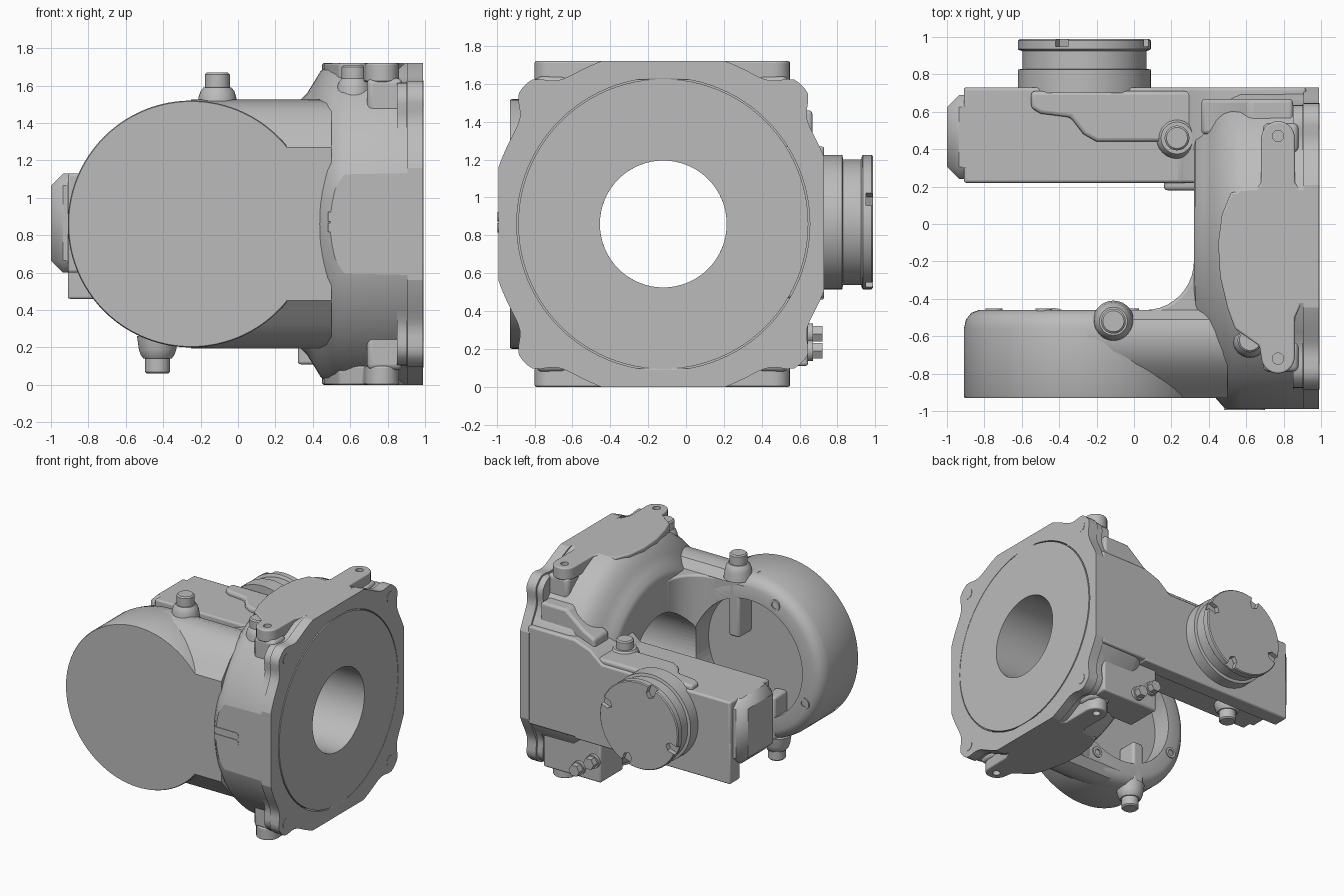
import bpy, bmesh, math
from mathutils import Vector

cube = bpy.data.objects.get("Cube")
if cube:
    bpy.data.objects.remove(cube, do_unlink=True)

grey = bpy.data.materials.new("cast_grey")
grey.use_nodes = True
GREY = (0.5, 0.5, 0.5, 1)
grey.diffuse_color = GREY
grey.node_tree.nodes["Principled BSDF"].inputs["Base Color"].default_value = GREY

MID = 0.86      # height of the main axes
BORE_Y = -0.12  # bore axis
DISC_X = -0.25  # axis of the round arm


def place(axis, u, v, w):
    """Plane coordinates u, v and distance w along the axis."""
    return Vector({"x": (w, u, v), "y": (u, w, v), "z": (u, v, w)}[axis])


def finish(name, bm, bevel=0, helper=False, segments=3):
    bmesh.ops.remove_doubles(bm, verts=bm.verts, dist=1e-5)
    bmesh.ops.recalc_face_normals(bm, faces=bm.faces)
    mesh = bpy.data.meshes.new(name)
    bm.to_mesh(mesh)
    bm.free()
    mesh.materials.append(grey)
    ob = bpy.data.objects.new(name, mesh)
    bpy.context.collection.objects.link(ob)
    if helper:
        ob.hide_render = True
        ob.hide_set(True)
        return ob
    if bevel:
        m = ob.modifiers.new("bevel", "BEVEL")
        m.width, m.segments, m.limit_method = bevel, segments, "ANGLE"
    return ob


def prism(name, pts, axis, a, b, bevel=0, helper=False, segments=3):
    bm = bmesh.new()
    face = bm.faces.new([bm.verts.new(place(axis, u, v, a)) for u, v in pts])
    out = bmesh.ops.extrude_face_region(bm, geom=[face])["geom"]
    shift = place(axis, 0, 0, b - a)
    bmesh.ops.translate(bm, vec=shift, verts=[g for g in out if isinstance(g, bmesh.types.BMVert)])
    return finish(name, bm, bevel, helper, segments)


def box(name, x, y, z, bevel=0, helper=False, segments=3):
    pts = [(x[0], y[0]), (x[1], y[0]), (x[1], y[1]), (x[0], y[1])]
    return prism(name, pts, "z", z[0], z[1], bevel, helper, segments)


def lathe(name, profile, axis, u, v, closed=False, steps=64, helper=False):
    """Spin (distance, radius) pairs about an axis through u, v."""
    bm = bmesh.new()
    verts = [bm.verts.new(place(axis, u + r, v, w)) for w, r in profile]
    edges = [bm.edges.new(p) for p in zip(verts, verts[1:])]
    if closed:
        edges.append(bm.edges.new((verts[-1], verts[0])))
    bmesh.ops.spin(bm, geom=verts + edges, cent=place(axis, u, v, 0),
                   axis=place(axis, 0, 0, 1), angle=math.tau, steps=steps)
    return finish(name, bm, 0, helper)


def rod(name, axis, u, v, a, b, r, steps=32, helper=False):
    return lathe(name, [(a, 0), (a, r), (b, r), (b, 0)], axis, u, v, False, steps, helper)


def boolean(ob, cutter, mode="DIFFERENCE"):
    m = ob.modifiers.new(mode.lower(), "BOOLEAN")
    m.object, m.operation, m.solver = cutter, mode, "EXACT"


def arc(cx, cy, r, a0, a1, n=10):
    angles = [math.radians(a0 + (a1 - a0) * i / n) for i in range(n + 1)]
    return [(cx + r * math.cos(t), cy + r * math.sin(t)) for t in angles]


# Helpers for trimming
trim = box("trim_helper", (0, 2), (-0.99, 0.73), (0, 1.72), helper=True)
bore = rod("bore_helper", "x", BORE_Y, MID, -0.2, 1.2, 0.335, 64, True)
seat = rod("ring_seat_helper", "x", BORE_Y, MID, 0.8, 1.2, 0.774, 96, True)
recess = rod("recess_helper", "y", DISC_X, MID, -0.62, -0.2, 0.48, 64, True)

# Barrel body
body = lathe("barrel_body", [(0.32, 0.335), (0.32, 0.62), (0.33, 0.66), (0.37, 0.7), (0.41, 0.765),
             (0.44, 0.815), (0.48, 0.86), (0.52, 0.89), (0.57, 0.91), (0.905, 0.912), (0.905, 0.335)],
             "x", BORE_Y, MID, True, 96)
boolean(body, trim, "INTERSECT")


def flange_outline(radius):
    """Circle with four blended diagonal lugs."""
    pts = []
    for k in range(192):
        t = math.tau * (k + 0.5) / 192
        off = (t % (math.pi / 2)) - math.pi / 4
        r = radius + 0.115 / (1 + (off / 0.105) ** 4)
        pts.append((BORE_Y + r * math.cos(t), MID + r * math.sin(t)))
    return pts


# Mounting flange with lugs, and the grooved face ring
for name, a, b, r in (("flange_back", 0.85, 0.903, 0.908), ("mounting_flange", 0.907, 0.99, 0.92)):
    ob = prism(name, flange_outline(r), "x", a, b)
    boolean(ob, seat)
    boolean(ob, trim, "INTERSECT")
lathe("flange_face_ring", [(0.88, 0.335), (0.88, 0.766), (0.993, 0.766), (0.993, 0.335)],
      "x", BORE_Y, MID, True, 96)
for sy in (-1, 1):
    for sz in (-1, 1):
        rod("lug_bolt", "x", BORE_Y + sy * 0.67, MID + sz * 0.67, 0.97, 0.993, 0.042)

# Mounting pads with ears, above and below
pad = ([(0.99, 0.17), (0.9, 0.17), (0.86, 0.22)] + arc(0.77, 0.46, 0.09, 0, 180) +
       [(0.68, 0.22), (0.64, 0.17), (0.52, 0.17), (0.47, 0.05), (0.45, -0.1), (0.46, -0.28),
        (0.5, -0.45), (0.54, -0.56), (0.67, -0.65)] + arc(0.77, -0.71, 0.09, 180, 360) +
       [(0.86, -0.5), (0.9, -0.41), (0.99, -0.41)])
for name, a, b in (("top_pad", 1.62, 1.72), ("bottom_pad", 0, 0.1)):
    ob = prism(name, pad, "z", a, b, 0.01)
    for y in (0.47, -0.72):
        boolean(ob, rod("ear_hole_helper", "z", 0.77, y, a - 0.02, b + 0.02, 0.03, 24, True))
    inner = (1.45, 1.64) if a > 1 else (0.08, 0.27)
    for y in (0.46, -0.71):
        box("ear_web", (0.69, 0.88), (y - 0.08, y + 0.08), inner, 0.03)

# Round front arm with its open inner recess
lathe("round_arm", [(-0.93, 0), (-0.93, 0.655), (-0.92, 0.66), (-0.56, 0.66), (-0.51, 0.648),
      (-0.475, 0.62), (-0.46, 0.58), (-0.46, 0.48), (-0.62, 0.48), (-0.62, 0)],
      "y", DISC_X, MID, False, 96)
half = [(-0.93, 0.41), (-0.88, 0.468), (-0.82, 0.54), (-0.75, 0.605), (-0.68, 0.645),
        (-0.58, 0.665), (-0.51, 0.645), (-0.46, 0.58)]
section = [(y, MID + h) for y, h in half] + [(y, MID - h) for y, h in reversed(half)]
neck = prism("arm_neck", section, "x", DISC_X, 0.5)
boolean(neck, recess)
fillet = prism("inner_corner_blend", [(0.35, -0.5)] + [(0.35, -0.18)] + arc(0.06, -0.2, 0.26, 0, -90) +
               [(0.0, -0.5)], "z", MID - 0.58, MID + 0.58, 0.03)
boolean(fillet, bore)
boolean(fillet, recess)

# Ribs and holes inside the round arm
box("upper_recess_rib", (-0.16, -0.06), (-0.63, -0.46), (1.0, 1.48), 0.02)
box("lower_recess_rib", (-0.48, -0.38), (-0.63, -0.46), (0.24, 0.6), 0.02)
for k in range(4):
    t = math.radians(25 + 90 * k)
    lathe("arm_screw_ring", [(-0.47, 0.025), (-0.47, 0.045), (-0.452, 0.045), (-0.452, 0.025)],
          "y", DISC_X + 0.55 * math.cos(t), MID + 0.55 * math.sin(t), True, 24)


# Round plugs on flared bosses: x, y, buried end, shoulder, tip
def plug(x, y, root, shoulder, tip, r=0.09):
    s = 1 if tip > root else -1
    lathe("plug_boss", [(root, 0), (root, r + 0.02), (shoulder - s * 0.05, r + 0.01),
          (shoulder - s * 0.02, r), (shoulder, r - 0.015), (shoulder, 0)], "z", x, y)
    lathe("plug", [(shoulder - s * 0.02, 0), (shoulder - s * 0.02, 0.066), (tip - s * 0.01, 0.066),
          (tip, 0.056), (tip, 0)], "z", x, y)


plug(-0.11, -0.52, 1.47, 1.59, 1.67)
plug(-0.43, -0.56, 0.26, 0.14, 0.06)
plug(0.62, -0.62, 1.5, 1.64, 1.71, 0.08)
plug(0.23, 0.46, 1.05, 1.18, 1.25, 0.1)
plug(-0.58, 0.42, 0.7, 0.53, 0.45)

# Rear arm with thin lower back plate, low top rib and end cap
prism("rear_arm", [(-0.91, 0.6), (0.1, 0.6), (0.3, 0.47), (0.92, 0.47), (0.92, 1.27), (0.5, 1.27),
      (0.36, 1.22), (0.25, 1.13), (-0.91, 1.13)], "y", 0.22, 0.73, 0.015)
box("rear_arm_back_plate", (-0.91, 0.5), (0.6, 0.73), (0.46, 0.8), 0.012)
step = box("arm_root_step", (0.16, 0.4), (0.18, 0.4), (0.5, 1.1), 0.02)
boolean(step, bore)
prism("rear_arm_top_rib", [(-0.55, 0.71), (-0.55, 0.62), (-0.5, 0.59), (-0.34, 0.57), (-0.27, 0.48),
      (-0.2, 0.44), (0.3, 0.44), (0.42, 0.71)], "z", 1.08, 1.165, 0.02)
box("end_cap", (-1.0, -0.8), (0.24, 0.69), (0.6, 1.13), 0.065, segments=1)
rod("end_cap_screw", "x", 0.46, MID, -1.0, -0.92, 0.025, 16)

# Stepped round cover on the rear, with four edge notches
cover = lathe("rear_round_cover", [(0.7, 0), (0.7, 0.355), (0.825, 0.355), (0.83, 0.332), (0.925, 0.332),
              (0.93, 0.35), (0.935, 0.355), (0.98, 0.355), (0.988, 0.348), (0.988, 0)],
              "y", -0.265, 0.87)
for k in range(4):
    t = math.radians(20 + 90 * k)
    d, n = Vector((math.cos(t), math.sin(t))), Vector((-math.sin(t), math.cos(t)))
    c = Vector((-0.265, 0.87))
    notch = [c + d * u + n * v for u, v in ((0.4, -0.035), (0.4, 0.035), (0.29, 0.035), (0.26, 0), (0.29, -0.035))]
    boolean(cover, prism("notch_helper", notch, "y", 0.95, 1.1, helper=True))

# Rear panel and lower bolt bracket
prism("rear_panel", [(0.36, 1.15), (0.85, 1.15), (0.85, 1.46), (0.62, 1.46), (0.46, 1.33), (0.36, 1.28)],
      "y", 0.48, 0.668, 0.02)
box("bolt_bracket", (0.32, 0.84), (0.35, 0.645), (0.11, 0.5), 0.015)
for x, z in ((0.51, 0.19), (0.38, 0.28)):
    rod("bolt_washer", "y", x, z, 0.63, 0.67, 0.055)
    rod("hex_bolt", "y", x, z, 0.64, 0.72, 0.048, 6)

# Twin guide bars on the front of the barrel
for z in (0.841, 0.899):
    prism("guide_bar", arc(0.675, z, 0.025, -90, 90) + [(0.48, z + 0.025), (0.48, z - 0.025)],
          "y", -0.995, -0.94)

# Smooth curved faces, keep crisp edges
bpy.ops.object.select_all(action="DESELECT")
shown = [o for o in bpy.context.scene.objects if o.type == "MESH" and not o.hide_render]
for o in shown:
    o.select_set(True)
bpy.context.view_layer.objects.active = shown[0]
bpy.ops.object.shade_smooth_by_angle(angle=math.radians(32))
bpy.ops.object.select_all(action="DESELECT")
